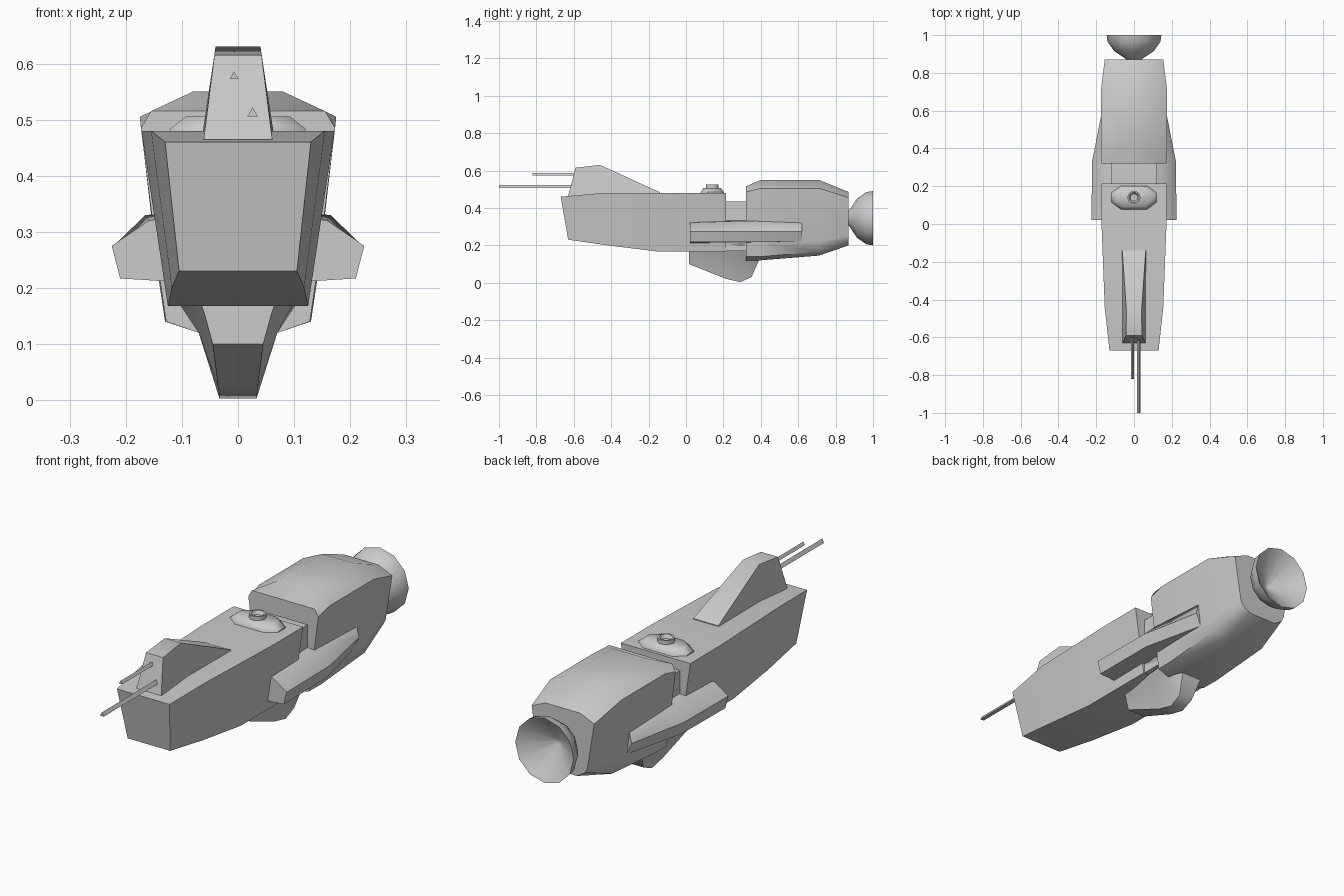
import bpy, bmesh, math
from mathutils import Vector

if "Cube" in bpy.data.objects:
    bpy.data.objects.remove(bpy.data.objects["Cube"])


def finish(name, bm, angle=50):
    bmesh.ops.remove_doubles(bm, verts=bm.verts, dist=1e-5)
    bmesh.ops.recalc_face_normals(bm, faces=bm.faces)
    me = bpy.data.meshes.new(name)
    bm.to_mesh(me)
    bm.free()
    ob = bpy.data.objects.new(name, me)
    bpy.context.collection.objects.link(ob)
    bpy.ops.object.select_all(action='DESELECT')
    ob.select_set(True)
    bpy.context.view_layer.objects.active = ob
    bpy.ops.object.shade_smooth_by_angle(angle=math.radians(angle))
    return ob


def skin(name, rings, angle=50):
    """Join closed rings of points and cap both ends."""
    bm = bmesh.new()
    vs = [[bm.verts.new(p) for p in r] for r in rings]
    n = len(vs[0])
    for a, b in zip(vs, vs[1:]):
        for i in range(n):
            j = (i + 1) % n
            bm.faces.new((a[i], a[j], b[j], b[i]))
    bm.faces.new(vs[0])
    bm.faces.new(vs[-1])
    return finish(name, bm, angle)


def sym(half):
    """Full ring from the right half, listed top to bottom."""
    return half + [(-x, y, z) for x, y, z in reversed(half)]


def turned(name, profile, centre, axis, sides, phase=0.0, angle=50):
    """Ring stack: profile is (distance along axis, radius)."""
    rings = []
    for d, r in profile:
        ring = []
        for i in range(sides):
            t = phase + 2 * math.pi * i / sides
            u, v = r * math.cos(t), r * math.sin(t)
            off = (u, d, v) if axis == 'Y' else (u, v, d)
            ring.append(Vector(centre) + Vector(off))
        rings.append(ring)
    return skin(name, rings, angle)


# Forward hull: tapering trapezoid with raked nose
skin("forward_hull", [sym(h) for h in (
    [(.13, -.67, .46), (.105, -.63, .23)],
    [(.155, -.44, .48), (.118, -.42, .20)],
    [(.172, 0, .48), (.125, -.16, .168)],
    [(.172, .215, .48), (.125, .215, .168)])])

# Narrow neck in the notch between the hulls
skin("neck", [sym([(.12, y, .435), (.12, y, .17)]) for y in (.2, .34)])

# Rear hull: bevelled drum
rear = [(.32, .155, .515, .485, .173, .12, .14), (.40, .08, .55, .505, .175, .12, .14),
        (.71, .08, .55, .505, .175, .145, .165), (.87, .085, .485, .455, .155, .20, .225)]
skin("rear_hull", [sym([(xt, y, zt), (xs, y, zs), (xs - .033, y, .22 + (.03 if y > .8 else 0)),
                        (xs - .045, y, zl), (.07, y, zb)])
                   for y, xt, zt, zs, xs, zb, zl in rear])

# Side sponsons fading back into the rear hull
for side, s in (("right", 1), ("left", -1)):
    skin("sponson_" + side, [[(s * x, y, z) for x, z in pts] for y, pts in (
        (.022, [(.10, .33), (.159, .32), (.225, .275), (.21, .217), (.10, .21)]),
        (.33, [(.10, .335), (.165, .33), (.222, .275), (.208, .218), (.10, .215)]),
        (.62, [(.10, .33), (.155, .32), (.165, .275), (.14, .22), (.10, .22)]))])

# Belly keel
skin("keel", [sym([(xa, y, .21), (xb, y, zb), (xc, y, zc)]) for y, xa, xb, zb, xc, zc in (
    (.015, .08, .06, .155, .045, .10), (.21, .12, .07, .12, .035, .022),
    (.29, .13, .07, .12, .033, .003), (.35, .12, .068, .12, .034, .03),
    (.39, .10, .065, .15, .05, .12))])

# Dorsal gun housing
skin("gun_housing", [sym(h) for h in (
    [(.042, -.59, .615), (.061, -.63, .465)],
    [(.040, -.46, .63), (.063, -.46, .46)],
    [(.062, -.14, .484), (.066, -.14, .46)])])

# Three-sided gun barrels
for name, x, z, r, y0, y1 in (("upper_barrel", -.007, .577, .009, -.82, -.57),
                              ("lower_barrel", .026, .511, .011, -1.0, -.58)):
    turned(name, [(y0, r), (y1, r)], (x, 0, z), 'Y', 3, math.pi / 2)

# Dorsal hatch plate and its dished ring
plate = [(.07, .062), (.12, .025), (.12, -.025), (.07, -.062)]
plate += [(-x, y) for x, y in reversed(plate)]
skin("hatch_plate", [[(x * k, .14 + y * k, z) for x, y in plate]
                     for k, z in ((1, .475), (1, .484), (.77, .506))])
turned("hatch_ring", [(.495, .036), (.524, .036), (.524, .028), (.508, .02)],
       (0, .14, 0), 'Z', 10)

# Engine bell, open to the rear
turned("engine_bell", [(.86, .03), (.875, .045), (.915, .105), (.965, .14), (1.0, .145),
                       (.995, .135), (.90, .012)], (0, 0, .345), 'Y', 12)
